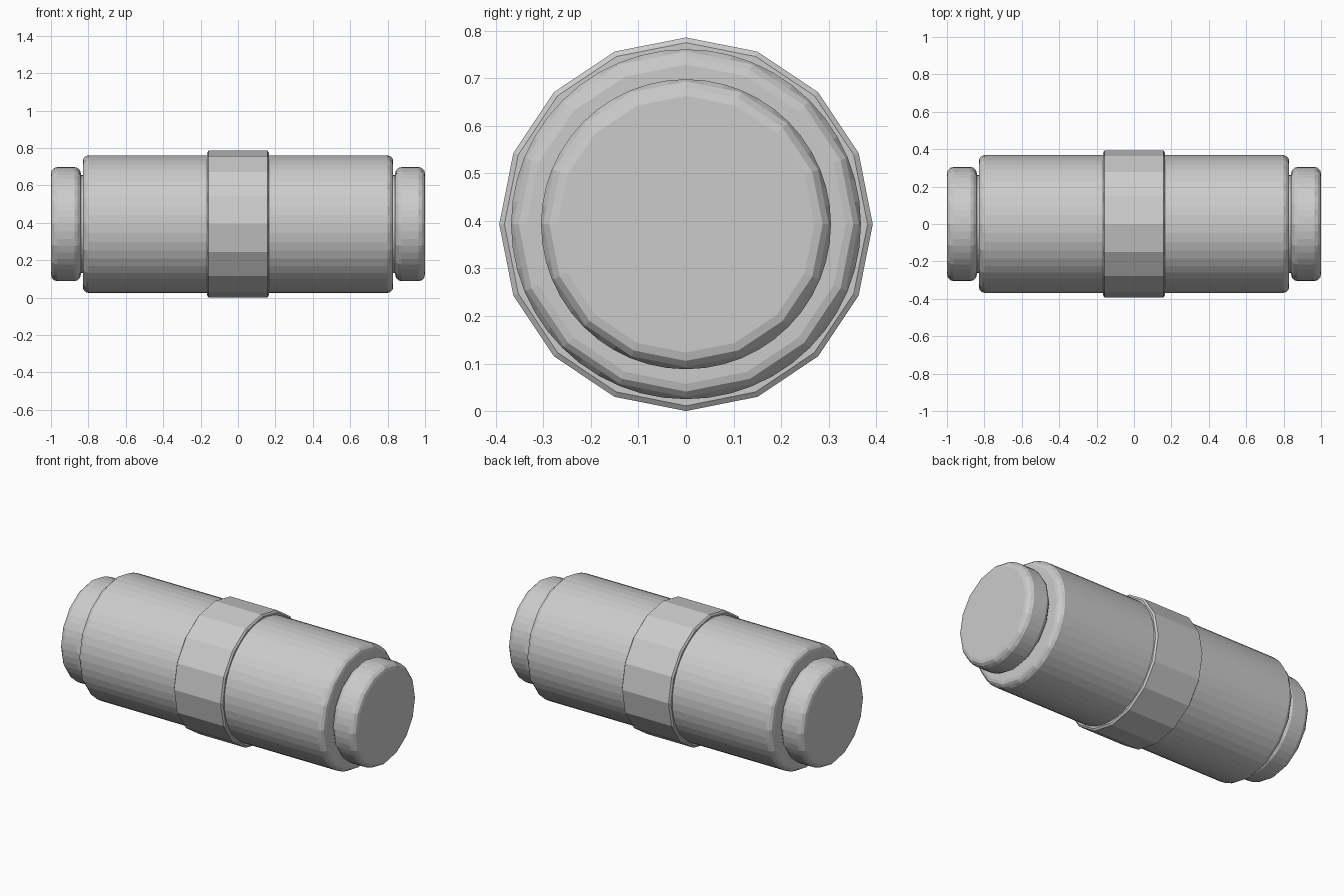
import bpy, bmesh, math

if "Cube" in bpy.data.objects:
    bpy.data.objects.remove(bpy.data.objects["Cube"], do_unlink=True)

CENTRE_Z = 0.393
COARSE = 16

# Single grey metal colour
metal = bpy.data.materials.new("grey metal")
metal.use_nodes = True
GREY = (0.6, 0.6, 0.6, 1)
metal.diffuse_color = GREY
metal.node_tree.nodes["Principled BSDF"].inputs["Base Color"].default_value = GREY


def turned(name, profile, sides):
    """Solid turned about x; profile rows are (x, radius, is_faceted)."""
    bm = bmesh.new()
    rings = []
    sector = 2 * math.pi / COARSE
    for x, radius, faceted in profile:
        ring = []
        for i in range(sides):
            a = 2 * math.pi * i / sides
            r = radius
            if faceted:  # place the point on the chord of the coarse polygon
                off = (i % (sides // COARSE)) * 2 * math.pi / sides
                r *= math.cos(sector / 2) / math.cos(off - sector / 2)
            ring.append(bm.verts.new((x, r * math.sin(a), CENTRE_Z + r * math.cos(a))))
        rings.append(ring)
    for a, b in zip(rings, rings[1:]):
        for i in range(sides):
            j = (i + 1) % sides
            bm.faces.new((a[i], a[j], b[j], b[i]))
    bm.faces.new(rings[0])
    bm.faces.new(rings[-1])
    bmesh.ops.recalc_face_normals(bm, faces=bm.faces)
    mesh = bpy.data.meshes.new(name)
    bm.to_mesh(mesh)
    bm.free()
    mesh.materials.append(metal)
    obj = bpy.data.objects.new(name, mesh)
    bpy.context.collection.objects.link(obj)
    return obj


def rounded(name, x0, x1, radius, fillet):
    """Round barrel whose filleted ends break into coarse facets."""
    half = [(fillet, radius, False),
            (fillet * 0.5, radius - fillet * 0.13, True),
            (fillet * 0.13, radius - fillet * 0.5, True),
            (0, radius - fillet, True)]
    left = [(x0 + d, r, f) for d, r, f in reversed(half)]
    right = [(x1 - d, r, f) for d, r, f in half]
    return turned(name, left + right, 48)


# Main barrel
rounded("main_barrel", -0.83, 0.83, 0.368, 0.032)

# Raised centre band with a narrow chamfer
turned("centre_band", [(-0.165, 0.382, False), (-0.157, 0.393, False),
                       (0.157, 0.393, False), (0.165, 0.382, False)], COARSE)

# End caps and the shaft joining them to the barrel
for side, label in ((1, "left"), (-1, "right")):
    ends = sorted((side * 0.84, side * 1.0))
    rounded(label + "_end_cap", ends[0], ends[1], 0.305, 0.035)
turned("core_shaft", [(-0.9, 0.262, False), (0.9, 0.262, False)], 48)
